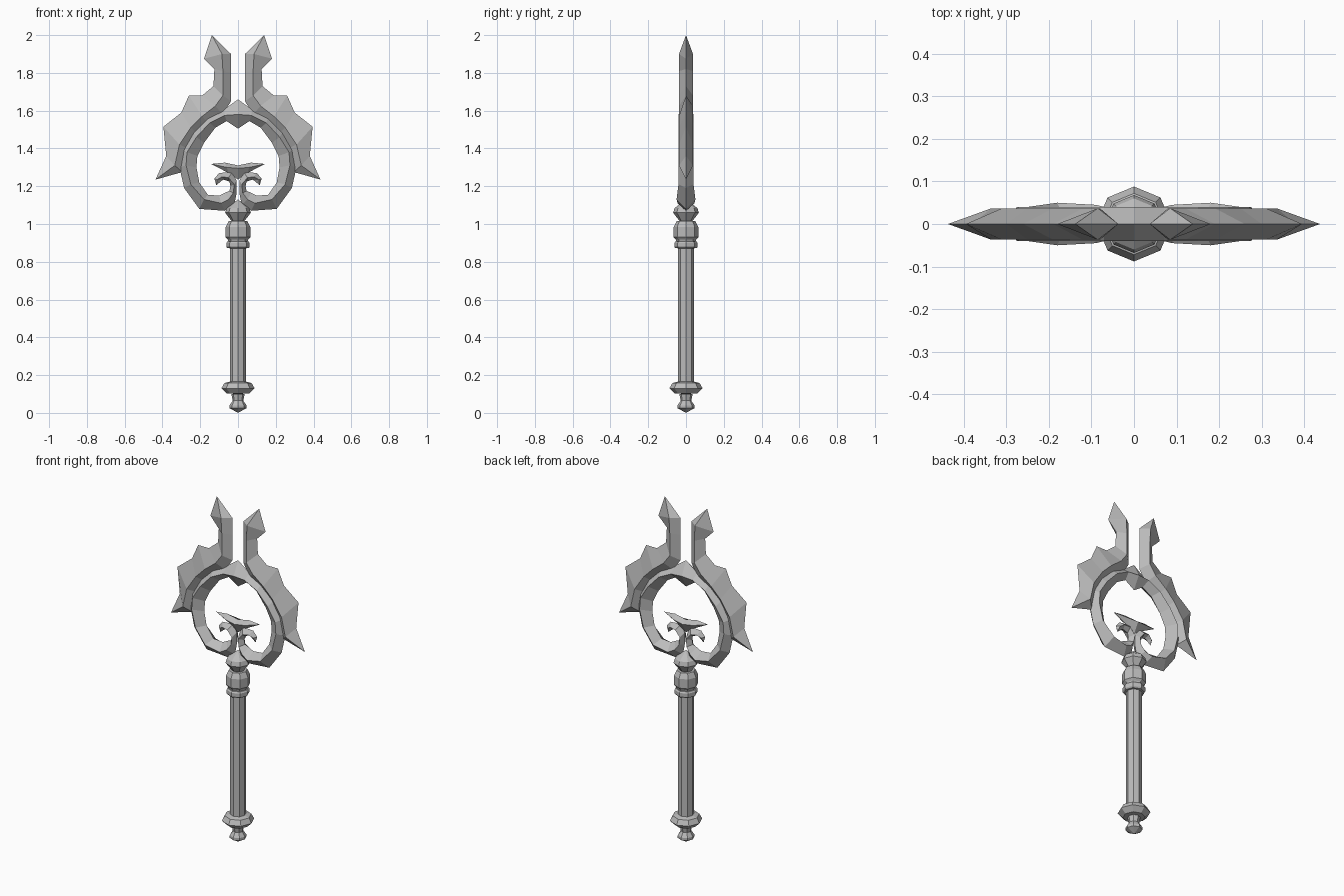
import bpy
import bmesh
import math

UNIT = 0.01  # all part coordinates below are in hundredths of a unit

default_cube = bpy.data.objects.get("Cube")
if default_cube:
    bpy.data.objects.remove(default_cube, do_unlink=True)

metal = bpy.data.materials.new("grey metal")
metal.use_nodes = True
grey = (0.5, 0.5, 0.5, 1)
metal.diffuse_color = grey
metal.node_tree.nodes["Principled BSDF"].inputs["Base Color"].default_value = grey


def loft(name, sections, mirrored=False):
    """Skin a row of closed cross-sections; equal points collapse to a tip."""
    mesh = bpy.data.meshes.new(name)
    bm = bmesh.new()
    loops = [[bm.verts.new([c * UNIT for c in point]) for point in section]
             for section in sections]
    count = len(loops[0])
    for lower, upper in zip(loops, loops[1:]):
        for i in range(count):
            j = (i + 1) % count
            bm.faces.new((lower[i], lower[j], upper[j], upper[i]))
    bmesh.ops.remove_doubles(bm, verts=bm.verts[:], dist=0.0001)
    bmesh.ops.recalc_face_normals(bm, faces=bm.faces[:])
    bm.to_mesh(mesh)
    bm.free()
    mesh.materials.append(metal)
    part = bpy.data.objects.new(name, mesh)
    bpy.context.collection.objects.link(part)
    if mirrored:
        mirror = part.modifiers.new("Mirror", "MIRROR")
        mirror.use_axis[0] = True
        mirror.use_clip = True
    return part


def diamond(outer, ridge, inner, depth):
    """Four-point section: two edges on the middle plane, a ridge on each side."""
    (ox, oz), (rx, rz), (ix, iz) = outer, ridge, inner
    return [(ox, 0, oz), (rx, -depth, rz), (ix, 0, iz), (rx, depth, rz)]


def tip(x, z):
    return diamond((x, z), (x, z), (x, z), 0)


def turned(name, profile, sides=8):
    """Faceted turned part from (radius, height) pairs."""
    angles = [math.tau * i / sides for i in range(sides)]
    return loft(name, [[(r * math.cos(a), r * math.sin(a), z) for a in angles]
                       for r, z in profile])


# Handle parts, from the bottom up
turned("pommel", [(0, 0), (4.5, 2.5), (4.5, 4), (2.8, 6.5), (3.5, 10), (0, 10)])
turned("lower_guard", [(0, 10), (6, 10.3), (8.8, 13), (7.2, 15.8), (4.4, 16.5), (0, 16.5)])
turned("grip", [(0, 15), (4.3, 15), (4.3, 89), (0, 89)])
turned("grip_band", [(0, 87), (5.6, 87.2), (6.2, 88), (6.2, 90), (5.6, 90.8), (0, 91)])
turned("upper_collar", [(0, 90), (4.8, 90), (5.4, 91.8), (6.5, 93), (6.5, 98.5),
                        (5, 101.5), (0, 101.5)])
turned("knob", [(0, 101), (3.4, 101.5), (6.8, 106), (6, 108.5), (0, 113)])

# Ring that runs from its top peak round to the bottom, up the stem and into a curl
ring_stations = [
    ((0, 166), (0, 158), (0, 150.5), 4),
    ((7.5, 160.5), (7, 157.5), (6, 154.5), 4),
    ((16, 157), (15, 153.5), (12, 151), 4),
    ((24, 149), (22, 146), (18, 143), 4),
    ((29.5, 139), (27, 138), (21.5, 136), 4),
    ((31, 130), (27.5, 131), (22, 130), 4),
    ((28.5, 119), (25, 121), (20.5, 122), 4),
    ((20.5, 108), (18, 113), (16, 115.5), 5),
    ((7, 107), (9, 111), (10, 115), 4.5),
    ((2, 110), (5, 113), (7, 116.5), 3.5),
    ((0.8, 116), (2.5, 116.5), (4.5, 117.5), 3),
    ((0.8, 123), (2, 121), (4, 120), 3),
    ((3, 127.5), (5, 124.5), (4.5, 122.5), 3),
    ((10, 127), (8.5, 125), (7.5, 123.5), 2.5),
    ((12.5, 124), (11, 123.5), (8.5, 123), 1.5),
]
loft("ring_and_curls", [diamond(*s) for s in ring_stations] + [tip(11.5, 120.5)], True)

# Winged cap above the curls
loft("winged_cap", [
    diamond((0, 131), (0, 129.5), (0, 123.5), 3.5),
    diamond((7, 132.5), (6, 130), (5, 127), 2.5),
    tip(14.3, 131.8),
], True)

# Pair of barbed blades: outer edge, raised ridge and inner edge at each station
blade_stations = [
    ((18, 187.5), (8.5, 190), (3.7, 190)),
    ((12.5, 182), (8, 181), (3.7, 180)),
    ((13, 173), (8, 168), (3.7, 165)),
    ((19, 168), (12, 162.5), (8, 158)),
    ((26, 168), (19, 157), (16, 153.5)),
    ((30, 159), (25, 151), (22, 148)),
    ((39.5, 151.5), (31, 142), (26.5, 140)),
    ((38, 136), (33.5, 131), (29.5, 127.5)),
]
loft("barbed_blades", [tip(13.8, 200)] + [diamond(*s, 3.7) for s in blade_stations]
     + [tip(43.7, 123.5)], True)
